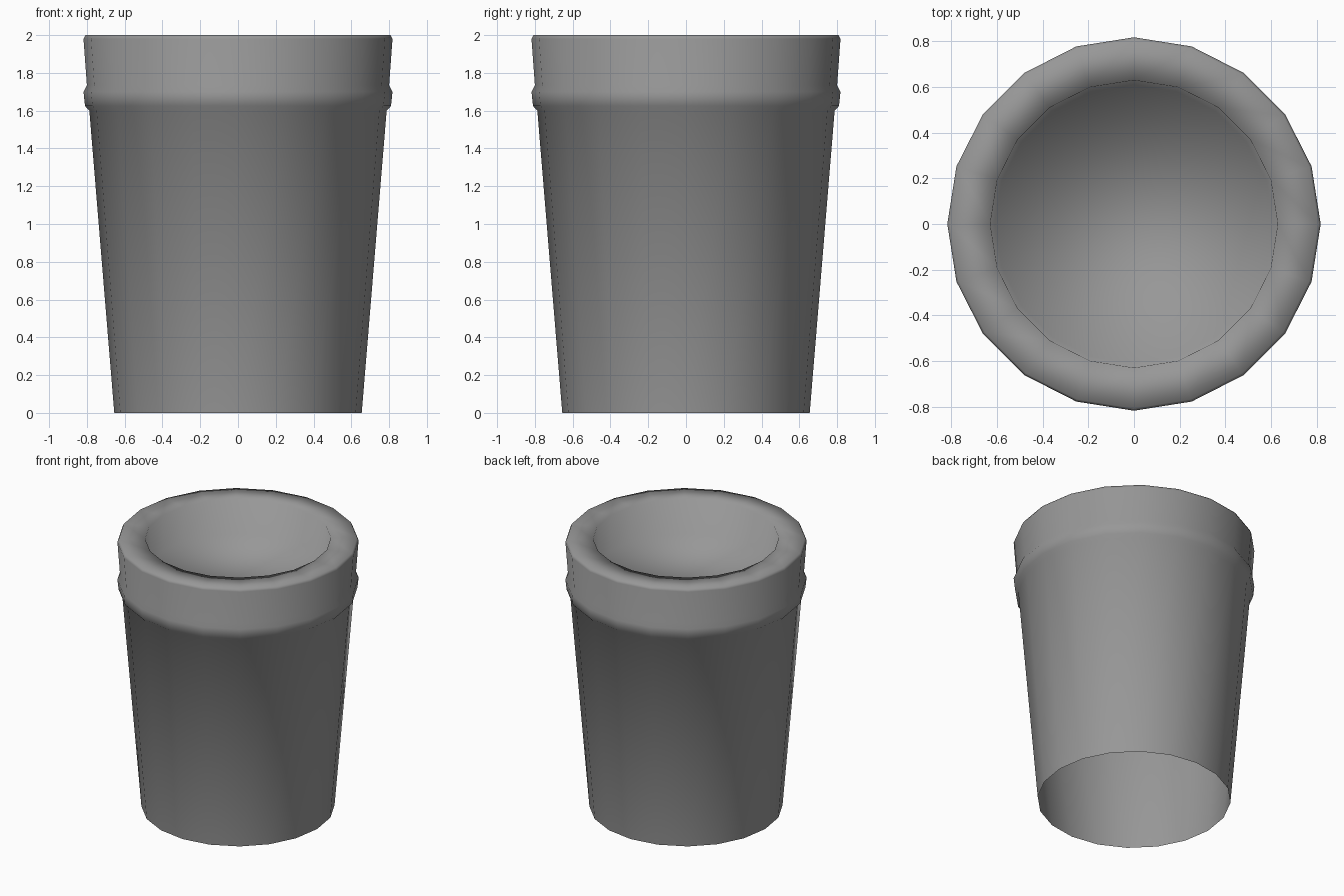
import bpy, bmesh, math

if "Cube" in bpy.data.objects:
    bpy.data.objects.remove(bpy.data.objects["Cube"])

SIDES = 20


def lathe(name, profile, cap_end=False):
    """Revolve a (radius, z) profile around z."""
    bm = bmesh.new()
    rings = []
    for r, z in profile:
        rings.append([bm.verts.new((r * math.cos(2 * math.pi * i / SIDES),
                                    r * math.sin(2 * math.pi * i / SIDES), z))
                      for i in range(SIDES)])
    for a, b in zip(rings, rings[1:]):
        for i in range(SIDES):
            j = (i + 1) % SIDES
            bm.faces.new((a[i], a[j], b[j], b[i]))
    if cap_end:
        bm.faces.new(rings[-1])
    for f in bm.faces:
        f.smooth = True
    mesh = bpy.data.meshes.new(name)
    bm.to_mesh(mesh)
    bm.free()
    obj = bpy.data.objects.new(name, mesh)
    bpy.context.collection.objects.link(obj)
    return obj


# Tapered pot: open foot, outer wall, raised band, collar, lip, inner wall and floor
pot = lathe("pot", [
    (0.655, 0.0), (0.787, 1.60),                              # outer wall
    (0.81, 1.625), (0.818, 1.70), (0.80, 1.735),              # raised band
    (0.818, 1.98), (0.808, 2.0),                              # collar
    (0.63, 2.0),                                              # lip
    (0.61, 1.75),                                             # inner wall
], cap_end=True)

# Dark grey finish
grey = bpy.data.materials.new("dark_grey")
grey.diffuse_color = (0.31, 0.31, 0.31, 1)
grey.use_nodes = True
grey.node_tree.nodes["Principled BSDF"].inputs["Base Color"].default_value = grey.diffuse_color
pot.data.materials.append(grey)
